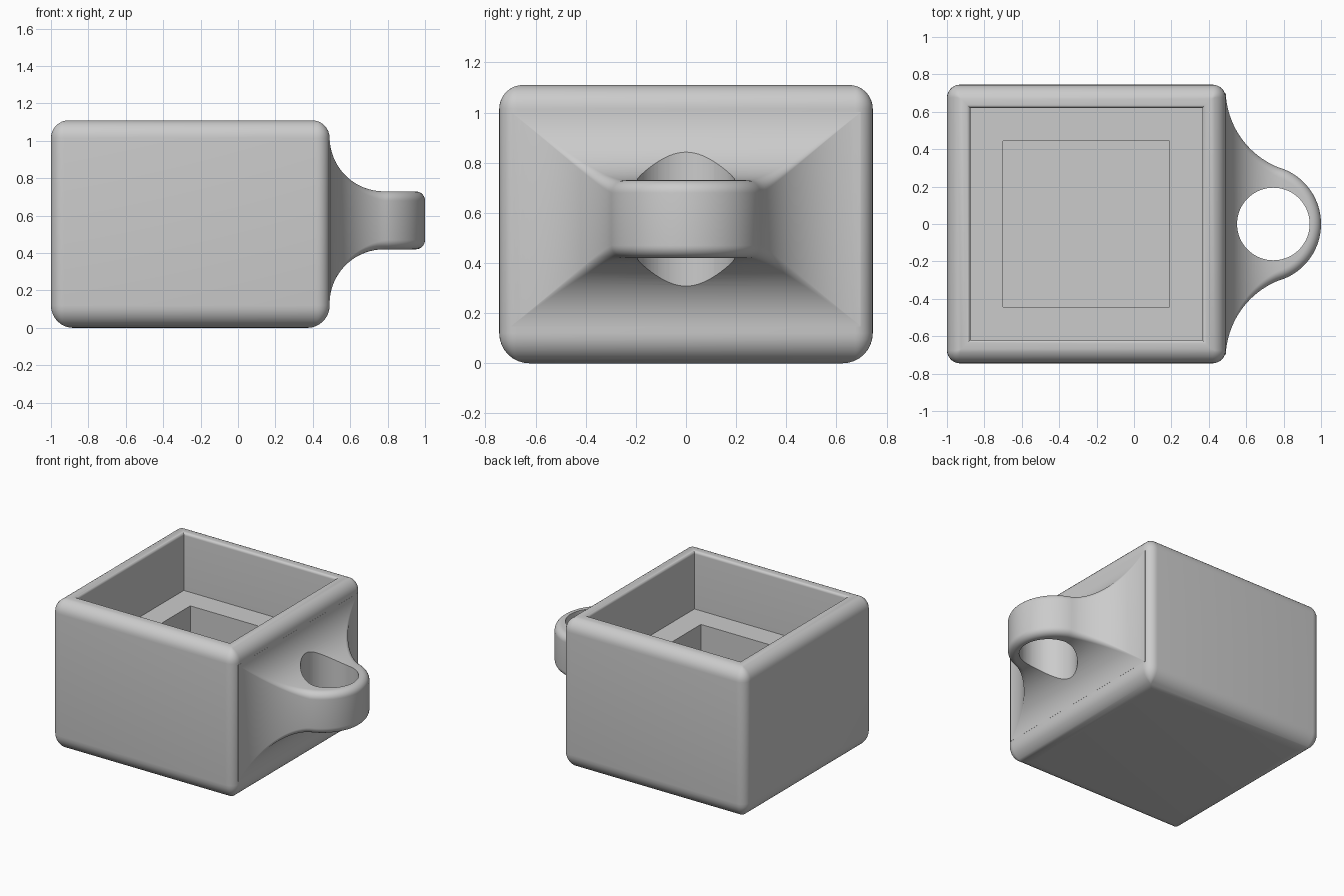
import bpy, bmesh
from math import sin, cos, pi, sqrt, radians, atan2

if "Cube" in bpy.data.objects:
    bpy.data.objects.remove(bpy.data.objects["Cube"], do_unlink=True)

grey = bpy.data.materials.new("plain grey")
grey.use_nodes = True
grey.diffuse_color = (0.6, 0.6, 0.6, 1)
grey.node_tree.nodes["Principled BSDF"].inputs["Base Color"].default_value = (0.6, 0.6, 0.6, 1)


def finish(bm, name):
    """Clean the mesh and turn it into a grey object."""
    bmesh.ops.remove_doubles(bm, verts=bm.verts, dist=0.0002)
    bmesh.ops.recalc_face_normals(bm, faces=bm.faces)
    mesh = bpy.data.meshes.new(name)
    bm.to_mesh(mesh)
    bm.free()
    mesh.materials.append(grey)
    obj = bpy.data.objects.new(name, mesh)
    bpy.context.collection.objects.link(obj)
    return obj


def smooth(obj):
    bpy.ops.object.select_all(action='DESELECT')
    obj.select_set(True)
    bpy.context.view_layer.objects.active = obj
    bpy.ops.object.shade_smooth_by_angle(angle=radians(30))


# Box: a stack of rounded squares, up the outside and down the stepped inside
CENTRE_X, HALF, HEIGHT, CORNER = -0.255, 0.745, 1.11, 0.07
STEPS = 8


def square_ring(bm, inset, z):
    r = max(0, CORNER - inset)
    c = HALF - inset - r
    ring = []
    for k, (sx, sy) in enumerate([(1, 1), (-1, 1), (-1, -1), (1, -1)]):
        for i in range(STEPS + 1):
            a = (k + i / STEPS) * pi / 2
            ring.append(bm.verts.new((CENTRE_X + sx * c + r * cos(a), sy * c + r * sin(a), z)))
    return ring


def quarter(radius):
    return [(radius * (1 - sin(i / STEPS * pi / 2)), radius * (1 - cos(i / STEPS * pi / 2)))
            for i in range(STEPS + 1)]


WALL, LIP = 0.125, 0.02
profile = quarter(0.12)
profile += [(b, HEIGHT - a) for a, b in quarter(0.095)]
profile += [(WALL - a, HEIGHT - b) for a, b in reversed(quarter(LIP))][::-1]
profile = sorted(profile[:2 * STEPS + 2], key=lambda p: p[1]) + \
    sorted(profile[2 * STEPS + 2:], key=lambda p: -p[1])
profile += [(WALL, 0.685), (0.3, 0.685), (0.3, 0.125)]

bm = bmesh.new()
rings = [square_ring(bm, a, z) for a, z in profile]
for low, high in zip(rings, rings[1:]):
    for i in range(len(low)):
        j = (i + 1) % len(low)
        bm.faces.new((low[i], low[j], high[j], high[i]))
bm.faces.new(rings[0])
bm.faces.new(rings[-1])
smooth(finish(bm, "box"))

# Handle: outline seen from above, flared towards the box in both directions
MID_Z, WALL_X, FILLET = 0.575, 0.49, 0.05
TIP_X, TIP_R = 0.685, 0.315
FLARE_X, FLARE_Y, FLARE_R = 0.94, 0.72, 0.45
ARC = 28


def half_height(x):
    """Half the handle's thickness at a distance along x."""
    x = max(x, WALL_X + 0.0005)
    if x > WALL_X + 0.29:
        return 0.155
    return 0.445 - sqrt(0.29 ** 2 - (WALL_X + 0.29 - x) ** 2)


join = atan2(FLARE_Y, FLARE_X - TIP_X)
outline = [(0.44, 0.696, 0, -1)]
for i in range(ARC):
    a = radians(3) + (join - radians(3)) * (i / ARC) ** 1.3
    outline.append((FLARE_X - FLARE_R * cos(a), FLARE_Y - FLARE_R * sin(a), cos(a), -sin(a)))
    x, y, nx, ny = outline[-1]
    outline[-1] = (x, y, -nx, ny)
for i in range(ARC + 1):
    a = join * (1 - i / ARC)
    outline.append((TIP_X + TIP_R * cos(a), TIP_R * sin(a), -cos(a), -sin(a)))
outline += [(x, -y, nx, -ny) for x, y, nx, ny in outline[-2::-1]]

bm = bmesh.new()
columns = []
for x, y, nx, ny in outline:
    f = FILLET * min(1, max(0, (x - WALL_X) / 0.3))
    top = []
    for i in range(STEPS + 1):
        a = i / STEPS * pi / 2
        off = f * (1 - cos(a))
        px = x + nx * off
        top.append((px, y + ny * off, half_height(px) - f * (1 - sin(a))))
    column = [(u, v, MID_Z - h) for u, v, h in reversed(top)]
    column += [(u, v, MID_Z + h) for u, v, h in top]
    columns.append([bm.verts.new(p) for p in column])
for left, right in zip(columns, columns[1:]):
    for i in range(len(left) - 1):
        bm.faces.new((left[i], right[i], right[i + 1], left[i + 1]))
# flat caps above and below, joining each side to its mirror image
last = len(columns) - 1
for end in (0, -1):
    for i in range(last // 2):
        corners = [columns[k][end] for k in (i, i + 1, last - i - 1, last - i)]
        bm.faces.new(list(dict.fromkeys(corners)))
bm.faces.new(columns[0] + columns[-1][::-1])
handle = finish(bm, "handle")

# Round hole through the handle
bm = bmesh.new()
bmesh.ops.create_cone(bm, cap_ends=True, segments=72, radius1=0.194, radius2=0.194, depth=2)
cutter = finish(bm, "hole_cutter")
cutter.location = (0.745, 0, MID_Z)
cutter.hide_render = True
cut = handle.modifiers.new("hole", 'BOOLEAN')
cut.operation, cut.solver, cut.object = 'DIFFERENCE', 'EXACT', cutter
bpy.context.view_layer.objects.active = handle
bpy.ops.object.modifier_apply(modifier=cut.name)
bpy.data.objects.remove(cutter, do_unlink=True)
smooth(handle)
